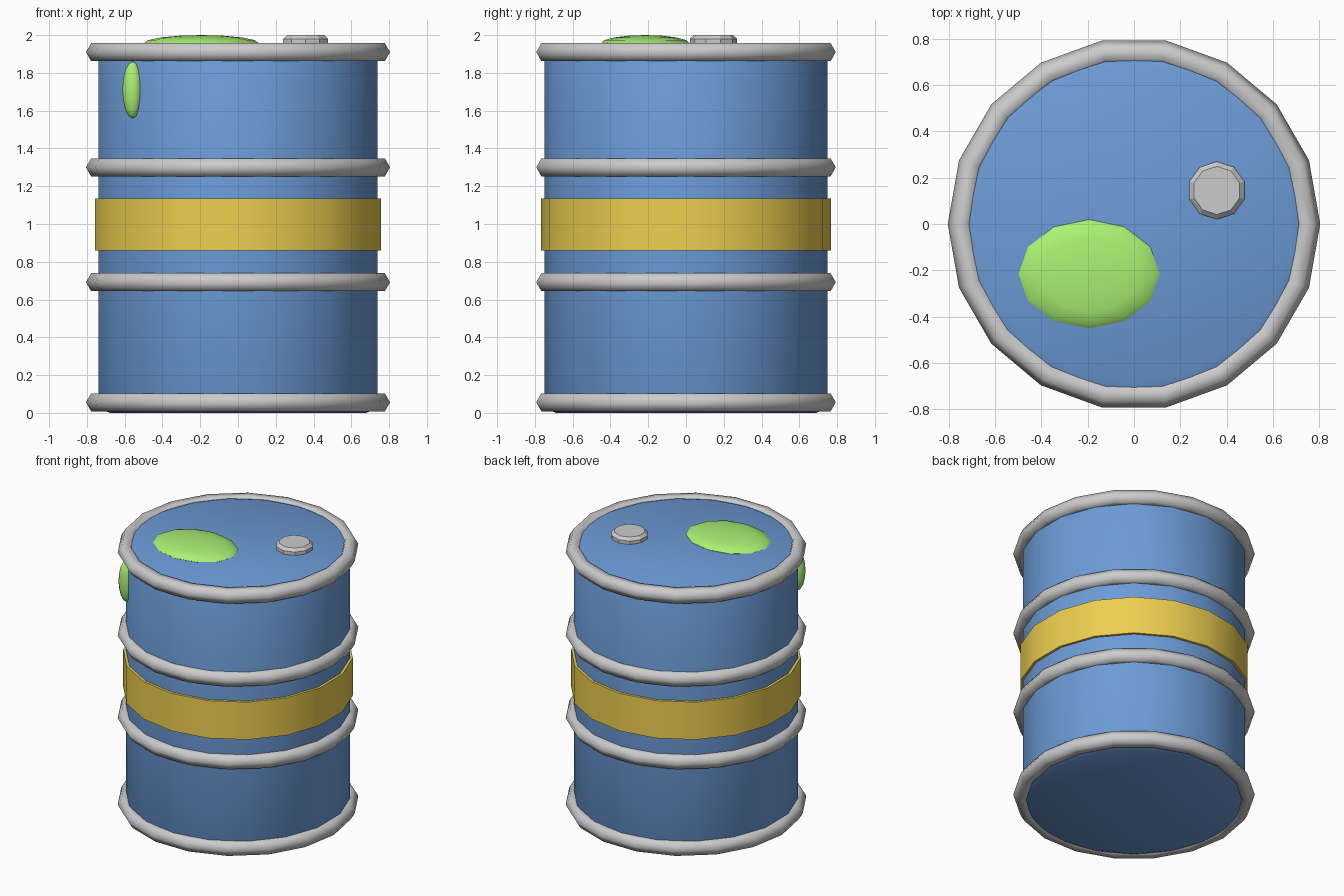
import bpy
from math import radians

if "Cube" in bpy.data.objects:
    bpy.data.objects.remove(bpy.data.objects["Cube"])


def paint(name, rgb):
    mat = bpy.data.materials.new(name)
    mat.diffuse_color = (*rgb, 1)
    mat.use_nodes = True
    mat.node_tree.nodes["Principled BSDF"].inputs["Base Color"].default_value = mat.diffuse_color
    return mat


BLUE = paint("blue_paint", (0.15, 0.33, 0.68))
YELLOW = paint("yellow_paint", (0.85, 0.62, 0.08))
GREEN = paint("green_slime", (0.40, 0.88, 0.17))


def finish(name, mat=None, bevel=0, segments=1, angle=None):
    """Name the active object, then bevel, colour and shade it."""
    ob = bpy.context.object
    ob.name = name
    if mat:
        ob.data.materials.append(mat)
    if bevel:
        mod = ob.modifiers.new("edge_bevel", 'BEVEL')
        mod.width, mod.segments = bevel, segments
        mod.limit_method, mod.angle_limit = 'ANGLE', radians(50)
        bpy.ops.object.modifier_apply(modifier=mod.name)
    if angle:
        bpy.ops.object.shade_smooth_by_angle(angle=radians(angle))
    return ob


def cylinder(sides, radius, z0, z1, x=0, y=0):
    bpy.ops.mesh.primitive_cylinder_add(
        vertices=sides, radius=radius, depth=z1 - z0,
        location=(x, y, (z0 + z1) / 2))


def blob(name, loc, radii):
    bpy.ops.mesh.primitive_uv_sphere_add(
        segments=12, ring_count=8, radius=1, location=loc)
    bpy.context.object.scale = radii
    bpy.ops.object.transform_apply(location=False, rotation=False, scale=True)
    finish(name, GREEN, angle=60)


# Barrel body with rounded rims
cylinder(18, 0.75, 0, 1.955)
finish("barrel_body", BLUE, bevel=0.06, segments=2, angle=40)

# Steel hoops
for name, z in (("bottom_hoop", 0.056), ("lower_hoop", 0.692),
                ("upper_hoop", 1.30), ("top_hoop", 1.91)):
    bpy.ops.mesh.primitive_torus_add(
        major_segments=18, minor_segments=6,
        major_radius=0.75, minor_radius=0.055, location=(0, 0, z))
    finish(name, angle=80)

# Painted warning band
cylinder(18, 0.768, 0.859, 1.135)
finish("yellow_band", YELLOW, angle=40)

# Bung cap on the lid
cylinder(10, 0.125, 1.92, 2.0, 0.358, 0.145)
finish("bung_cap", bevel=0.02)

# Slime puddle on the lid and drip on the side
blob("slime_puddle", (-0.194, -0.216, 1.957), (0.305, 0.235, 0.043))
blob("slime_drip", (-0.558, -0.50, 1.71), (0.054, 0.05, 0.15))
